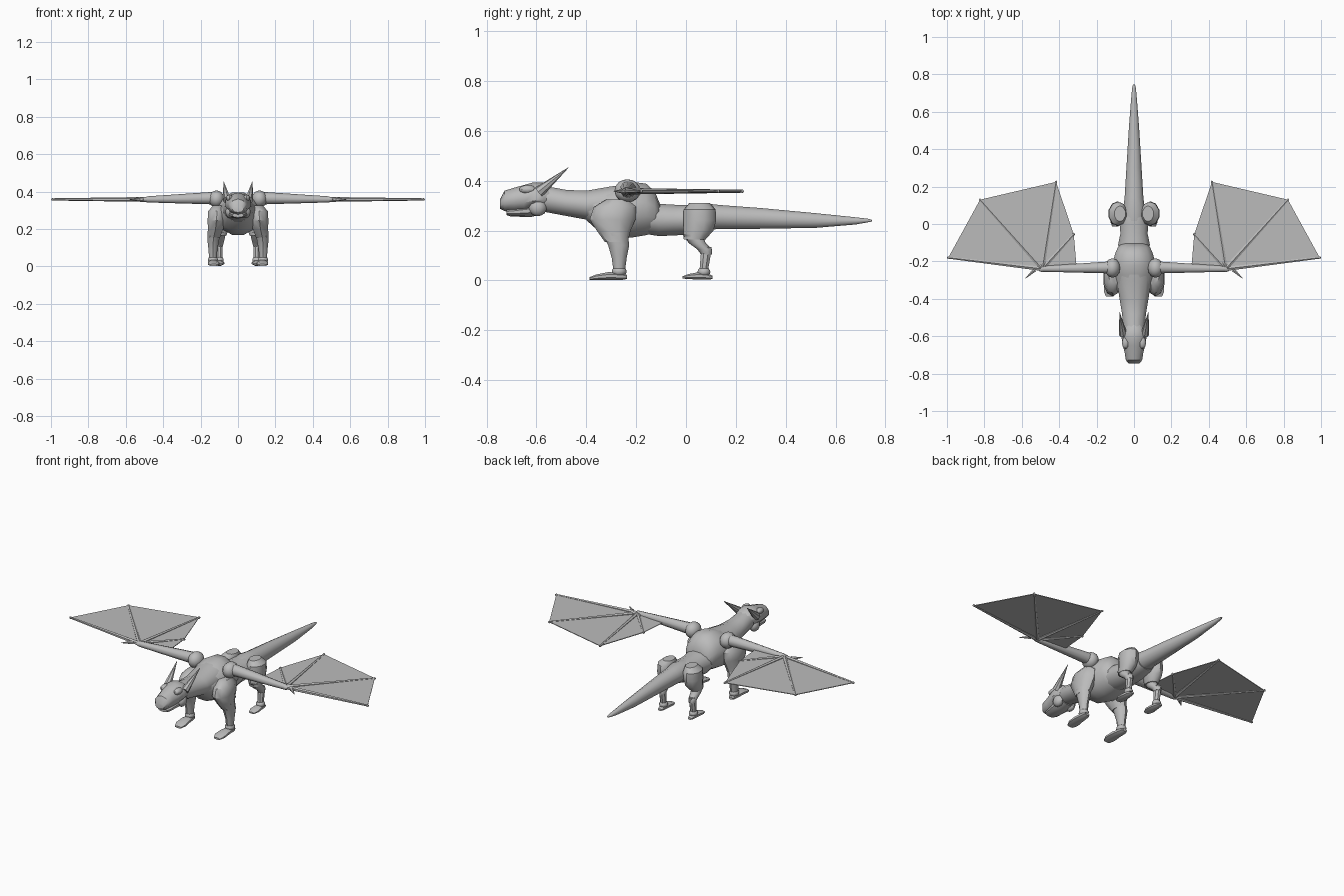
import bpy, bmesh, math
from mathutils import Vector

grey = bpy.data.materials.new("stone grey")
grey.diffuse_color = (0.5, 0.5, 0.5, 1)


def finish(name, bm, mirror=False, smooth=True):
    bmesh.ops.recalc_face_normals(bm, faces=bm.faces)
    me = bpy.data.meshes.new(name)
    bm.to_mesh(me)
    bm.free()
    me.materials.append(grey)
    ob = bpy.data.objects.new(name, me)
    bpy.context.collection.objects.link(ob)
    if mirror:
        ob.modifiers.new("mirror", 'MIRROR')
    if smooth:
        bpy.context.view_layer.objects.active = ob
        ob.select_set(True)
        bpy.ops.object.shade_smooth_by_angle(angle=math.radians(40))
        ob.select_set(False)
    return ob


def loft(name, sections, axis='Y', n=12, mirror=False):
    """Elliptical rings (centre, half width, half height) bridged along an axis."""
    bm = bmesh.new()
    rings = []
    for c, a, b in sections:
        ring = []
        for i in range(n):
            t = 2 * math.pi * (i + 0.5) / n
            u, v = a * math.cos(t), b * math.sin(t)
            off = Vector((u, 0, v)) if axis == 'Y' else Vector((u, v, 0))
            ring.append(bm.verts.new(Vector(c) + off))
        rings.append(ring)
    for r, s in zip(rings, rings[1:]):
        for i in range(n):
            j = (i + 1) % n
            bm.faces.new((r[i], r[j], s[j], s[i]))
    bm.faces.new(rings[0])
    bm.faces.new(rings[-1])
    return finish(name, bm, mirror)


def spine(name, rows, n=12):
    """Loft centred on x = 0 from rows of (y, top, bottom, half width)."""
    return loft(name, [((0, y, (t + b) / 2), w, (t - b) / 2) for y, t, b, w in rows], 'Y', n)


def bone(name, a, b, r1, r2, n=8):
    a, b = Vector(a), Vector(b)
    bm = bmesh.new()
    bmesh.ops.create_cone(bm, cap_ends=True, segments=n, radius1=r1, radius2=r2, depth=(b - a).length)
    rot = (b - a).to_track_quat('Z', 'Y')
    for v in bm.verts:
        v.co = rot @ v.co + (a + b) / 2
    return finish(name, bm, True)


def ball(name, c, r, n=12):
    bm = bmesh.new()
    bmesh.ops.create_uvsphere(bm, u_segments=n, v_segments=8, radius=1)
    for v in bm.verts:
        v.co = Vector((v.co.x * r[0], v.co.y * r[1], v.co.z * r[2])) + Vector(c)
    return finish(name, bm, True)


# Trunk and tail
spine("chest", [(-.40, .355, .24, .07), (-.34, .365, .185, .10), (-.27, .385, .165, .12),
                (-.22, .40, .168, .12), (-.16, .392, .178, .105), (-.125, .36, .19, .09),
                (-.105, .31, .21, .07)])
spine("neck", [(-.595, .385, .285, .045), (-.56, .38, .272, .06), (-.48, .365, .257, .066),
               (-.40, .362, .242, .08), (-.30, .38, .23, .095), (-.22, .39, .23, .09)])
spine("waist", [(-.20, .32, .19, .075), (-.11, .31, .176, .088), (-.05, .306, .178, .075),
                (0, .305, .182, .08), (.06, .305, .19, .08), (.10, .30, .20, .06)])
spine("tail", [(-.02, .30, .20, .06), (.07, .312, .203, .062), (.14, .304, .204, .052),
               (.30, .292, .206, .042), (.52, .271, .21, .028), (.68, .254, .224, .015),
               (.73, .248, .233, .010), (.747, .243, .237, .005)])

# Head, lower jaw, cheeks and horns
spine("head", [(-.747, .325, .288, .030), (-.728, .36, .278, .046), (-.69, .372, .275, .052),
               (-.65, .383, .275, .062), (-.61, .394, .28, .070), (-.57, .392, .285, .066),
               (-.54, .375, .295, .05)], 10)
spine("lower_jaw", [(-.72, .285, .262, .032), (-.70, .29, .256, .040), (-.62, .305, .255, .050),
                    (-.565, .315, .27, .046)], 10)
ball("cheek", (.042, -.595, .292), (.026, .036, .034), 10)
ball("brow", (.045, -.635, .365), (.020, .034, .018), 8)
bone("horn", (.058, -.59, .355), (.077, -.472, .453), .023, .001)

# Front legs
loft("front_upper_leg", [((.105, -.275, .325), .03, .045), ((.112, -.285, .295), .05, .085),
                         ((.115, -.295, .245), .05, .092), ((.120, -.29, .20), .043, .068),
                         ((.130, -.28, .155), .036, .046)], 'Z', 10, True)
loft("front_lower_leg", [((.128, -.285, .19), .036, .052), ((.132, -.27, .14), .033, .042),
                         ((.134, -.268, .09), .025, .030), ((.134, -.268, .03), .021, .022)],
     'Z', 10, True)
ball("front_ankle", (.134, -.268, .036), (.028, .030, .022), 10)
loft("front_foot", [((.130, -.388, .007), .022, .006), ((.130, -.36, .013), .034, .012),
                    ((.132, -.31, .018), .030, .017), ((.134, -.255, .016), .024, .015),
                    ((.134, -.236, .014), .014, .008)], 'Y', 8, True)

# Hind legs
loft("hind_thigh", [((.075, .055, .31), .030, .042), ((.085, .055, .285), .050, .064),
                    ((.088, .055, .24), .050, .066), ((.090, .050, .20), .044, .060),
                    ((.095, .035, .165), .034, .044)], 'Z', 10, True)
loft("hind_shin", [((.095, .025, .185), .032, .040), ((.098, .045, .15), .029, .034),
                   ((.100, .075, .125), .024, .030), ((.100, .082, .105), .020, .022)],
     'Z', 10, True)
loft("hind_lower_leg", [((.100, .084, .135), .018, .020), ((.100, .080, .11), .020, .022),
                        ((.100, .070, .03), .017, .018)], 'Z', 8, True)
ball("hind_ankle", (.100, .072, .034), (.025, .026, .020), 10)
loft("hind_foot", [((.100, -.014, .012), .018, .005), ((.100, .012, .016), .029, .011),
                   ((.100, .05, .018), .025, .016), ((.100, .085, .016), .020, .014),
                   ((.100, .107, .012), .012, .007)], 'Y', 8, True)

# Wings: shoulder, arm, fingers, thumb claw and membrane
Z = .358
wrist = (.49, -.24, Z)
tips = [(.993, -.18, Z), (.823, .13, Z), (.417, .225, Z), (.322, -.055, Z)]
ball("shoulder", (.115, -.235, .36), (.042, .052, .046))
bone("wing_arm", (.12, -.232, .365), wrist, .034, .016, 10)
ball("wrist", wrist, (.022, .018, .014), 8)
bone("thumb_claw", (.53, -.245, Z), (.58, -.29, Z), .012, .001, 6)
for i, tip in enumerate(tips):
    bone(f"finger_{i + 1}", wrist, tip, .013, .006, 6)
    ball(f"fingertip_{i + 1}", tip, (.007, .007, .007), 6)

bm = bmesh.new()
root = bm.verts.new(wrist)
edge = [bm.verts.new(p) for p in tips + [(.308, -.218, Z)]]
for a, b in zip(edge, edge[1:]):
    bm.faces.new((root, a, b))
membrane = finish("wing_membrane", bm, True, False)
thick = membrane.modifiers.new("thickness", 'SOLIDIFY')
thick.thickness, thick.offset = .004, 0
